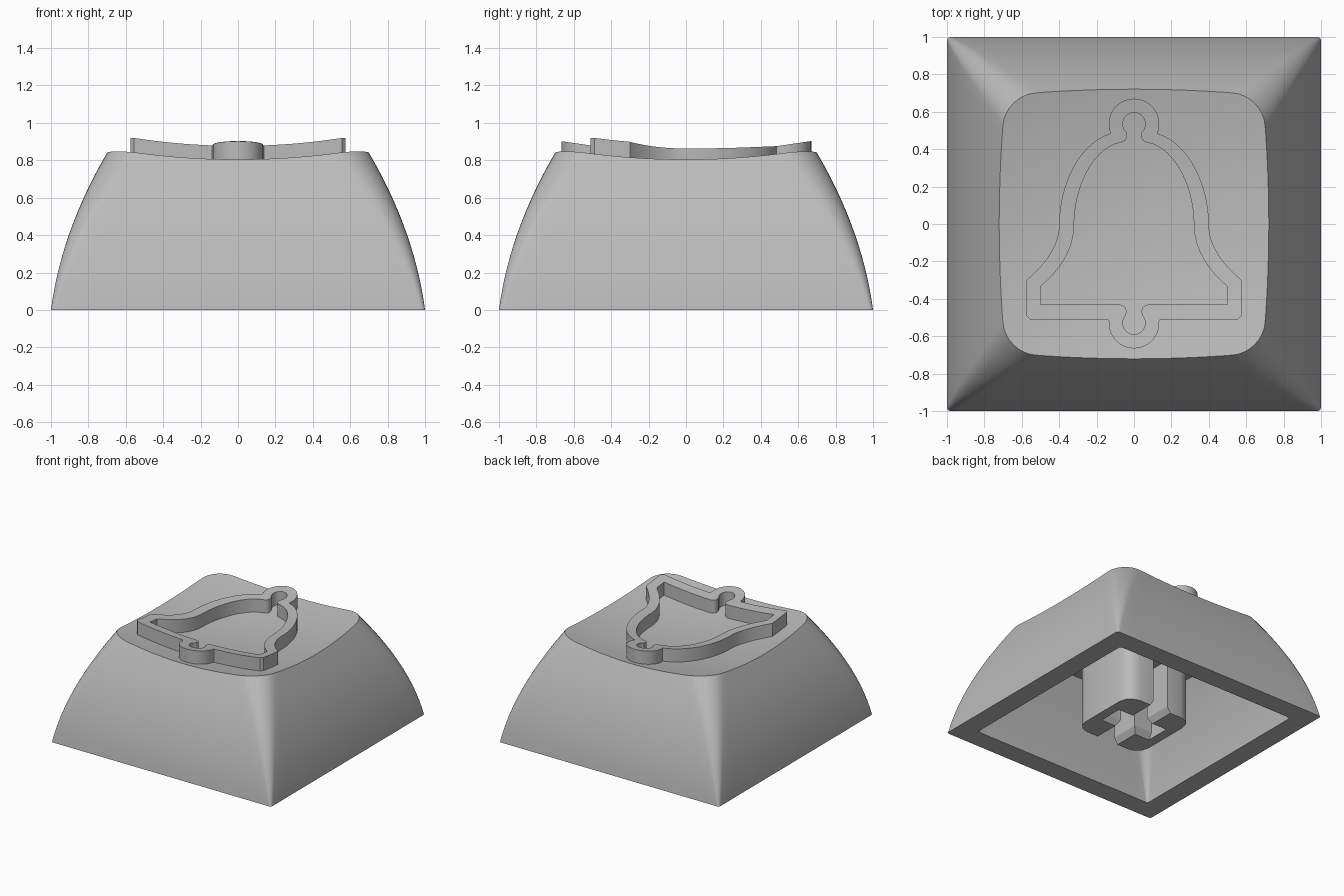
import bpy, bmesh, math
from mathutils import Vector
from mathutils.geometry import interpolate_bezier

cube = bpy.data.objects.get("Cube")
if cube:
    bpy.data.objects.remove(cube, do_unlink=True)

grey = bpy.data.materials.new("light_grey")
grey.use_nodes = True
colour = (0.5, 0.5, 0.5, 1)
grey.diffuse_color = colour
grey.node_tree.nodes["Principled BSDF"].inputs["Base Color"].default_value = colour


def finish(bm, name):
    """Turn a bmesh into a named object with the shared material."""
    bmesh.ops.recalc_face_normals(bm, faces=bm.faces)
    mesh = bpy.data.meshes.new(name)
    bm.to_mesh(mesh)
    bm.free()
    mesh.materials.append(grey)
    obj = bpy.data.objects.new(name, mesh)
    bpy.context.collection.objects.link(obj)
    return obj


def smooth(obj):
    bpy.ops.object.select_all(action='DESELECT')
    obj.select_set(True)
    bpy.context.view_layer.objects.active = obj
    bpy.ops.object.shade_smooth_by_angle(angle=math.radians(30))


def dish(x, y):
    """Height of the scooped top surface."""
    return 0.733 + 0.138 * (x * x + y * y)


def rounded_square(half, radius, arc_steps, side_steps):
    """Points round a square: an arc per corner, then an even side."""
    points = []
    for corner in range(4):
        turn = corner * math.pi / 2
        c = half - radius
        local = []
        for i in range(arc_steps + 1):
            a = i / arc_steps * math.pi / 2
            local.append((c + radius * math.cos(a), c + radius * math.sin(a)))
        for i in range(1, side_steps):
            local.append((c - 2 * c * i / side_steps, half))
        points += [(x * math.cos(turn) - y * math.sin(turn),
                    x * math.sin(turn) + y * math.cos(turn)) for x, y in local]
    return points


def bridge(bm, a, b):
    n = len(a)
    for i in range(n):
        bm.faces.new((a[i], a[(i + 1) % n], b[(i + 1) % n], b[i]))


def shell_surface(bm, inset, drop):
    """Bowed walls rising to a dished cap; returns the open bottom ring."""
    def outline(z):
        half = 1 - 0.13 * z - 0.27 * z * z - inset
        return rounded_square(half, 0.02 + 0.18 * z, 8, 20)

    def column_point(i, z):
        return outline(z)[i]

    # Height at which each wall column meets the dish
    tops = []
    for i in range(len(outline(0))):
        z = 0.8
        for _ in range(6):
            z = dish(*column_point(i, z)) - drop
        tops.append(z)

    rings = []
    steps = 14
    for s in range(steps + 1):
        ring = []
        for i, top in enumerate(tops):
            z = top * s / steps
            ring.append(bm.verts.new((*column_point(i, z), z)))
        rings.append(ring)
    rim = [v.co.copy() for v in rings[-1]]
    for s in range(9, 0, -1):
        scale = s / 10
        rings.append([bm.verts.new((p.x * scale, p.y * scale,
                                    dish(p.x * scale, p.y * scale) - drop)) for p in rim])
    for a, b in zip(rings, rings[1:]):
        bridge(bm, a, b)
    centre = bm.verts.new((0, 0, dish(0, 0) - drop))
    last = rings[-1]
    for i, v in enumerate(last):
        bm.faces.new((v, last[(i + 1) % len(last)], centre))
    return rings[0]


# Hollow cap: outer skin, inner skin and flat rim
bm = bmesh.new()
bridge(bm, shell_surface(bm, 0, 0), shell_surface(bm, 0.165, 0.11))
smooth(finish(bm, "cap_shell"))


# Raised bell outline on the top
def arc(cy, radius, start, end, steps=14):
    angles = [math.radians(start + (end - start) * i / steps) for i in range(steps + 1)]
    return [(radius * math.cos(a), cy + radius * math.sin(a)) for a in angles]


def bezier(*handles, steps=16):
    p = [Vector((x, y, 0)) for x, y in handles]
    return [(v.x, v.y) for v in interpolate_bezier(*p, steps + 1)]


def line(a, b, steps):
    a, b = Vector(a), Vector(b)
    return [tuple(a.lerp(b, i / steps)) for i in range(steps + 1)]


def mirrored_loop(half):
    """Close a right-hand half outline by mirroring; drops repeated points."""
    clean = [half[0]]
    for p in half[1:]:
        if (Vector(p) - Vector(clean[-1])).length > 0.001:
            clean.append(p)
    return clean + [(-x, y) for x, y in reversed(clean[1:-1])]


outer = (arc(0.535, 0.135, 90, -22)
         + bezier((0.125, 0.484), (0.3, 0.43), (0.4, 0.2), (0.4, 0))
         + bezier((0.4, 0), (0.4, -0.12), (0.48, -0.22), (0.575, -0.3))
         + line((0.575, -0.3), (0.575, -0.49), 4)
         + line((0.555, -0.51), (0.14, -0.51), 8)
         + arc(-0.53, 0.135, 4, -90))
inner = (arc(0.535, 0.06, 90, -45)
         + bezier((0.04, 0.49), (0.035, 0.46), (0.04, 0.44), (0.075, 0.435), steps=6)
         + bezier((0.075, 0.435), (0.23, 0.4), (0.32, 0.18), (0.32, 0))
         + bezier((0.32, 0), (0.32, -0.14), (0.4, -0.25), (0.5, -0.335))
         + line((0.5, -0.335), (0.5, -0.43), 3)
         + line((0.5, -0.43), (0.08, -0.43), 8)
         + bezier((0.08, -0.43), (0.04, -0.435), (0.035, -0.46), (0.045, -0.488), steps=6)
         + arc(-0.53, 0.06, 45, -90))

bm = bmesh.new()
edges = []
for half in (outer, inner):
    verts = [bm.verts.new((x, y, 0)) for x, y in mirrored_loop(half)]
    edges += [bm.edges.new((v, verts[(i + 1) % len(verts)])) for i, v in enumerate(verts)]
bmesh.ops.triangle_fill(bm, use_beauty=True, edges=edges)
raised = bmesh.ops.extrude_face_region(bm, geom=bm.faces[:], use_keep_orig=True)
top_verts = {g for g in raised["geom"] if isinstance(g, bmesh.types.BMVert)}
for v in bm.verts:
    v.co.z = dish(v.co.x, v.co.y) + (0.108 if v in top_verts else -0.02)
smooth(finish(bm, "bell_outline"))


# Mounting stem under the cap, with a cross-shaped socket
def prism(name, levels):
    """Stack of outlines given as (points, z), closed at both ends."""
    bm = bmesh.new()
    rings = [[bm.verts.new((x, y, z)) for x, y in pts] for pts, z in levels]
    for a, b in zip(rings, rings[1:]):
        bridge(bm, a, b)
    bm.faces.new(rings[0])
    bm.faces.new(rings[-1])
    return finish(bm, name)


def rectangle(a, b):
    return [(a, b), (-a, b), (-a, -b), (a, -b)]


post = rounded_square(0.31, 0.11, 3, 1)
stem = prism("stem", [(post, 0), (post, 0.66)])
for name, a, b, flare_x, flare_y in (("slot_cutter_long", 0.067, 0.4, 0.03, 0),
                                     ("slot_cutter_cross", 0.232, 0.072, 0, 0.03)):
    mouth = rectangle(a + flare_x, b + flare_y)
    throat = rectangle(a, b)
    cutter = prism(name, [(mouth, -0.02), (mouth, 0), (throat, 0.05), (throat, 0.45)])
    cutter.hide_render = True
    cut = stem.modifiers.new(name, 'BOOLEAN')
    cut.object = cutter
    cut.operation = 'DIFFERENCE'
    cut.solver = 'EXACT'
    bpy.ops.object.select_all(action='DESELECT')
    stem.select_set(True)
    bpy.context.view_layer.objects.active = stem
    bpy.ops.object.modifier_apply(modifier=name)
    bpy.data.objects.remove(cutter, do_unlink=True)
smooth(stem)
